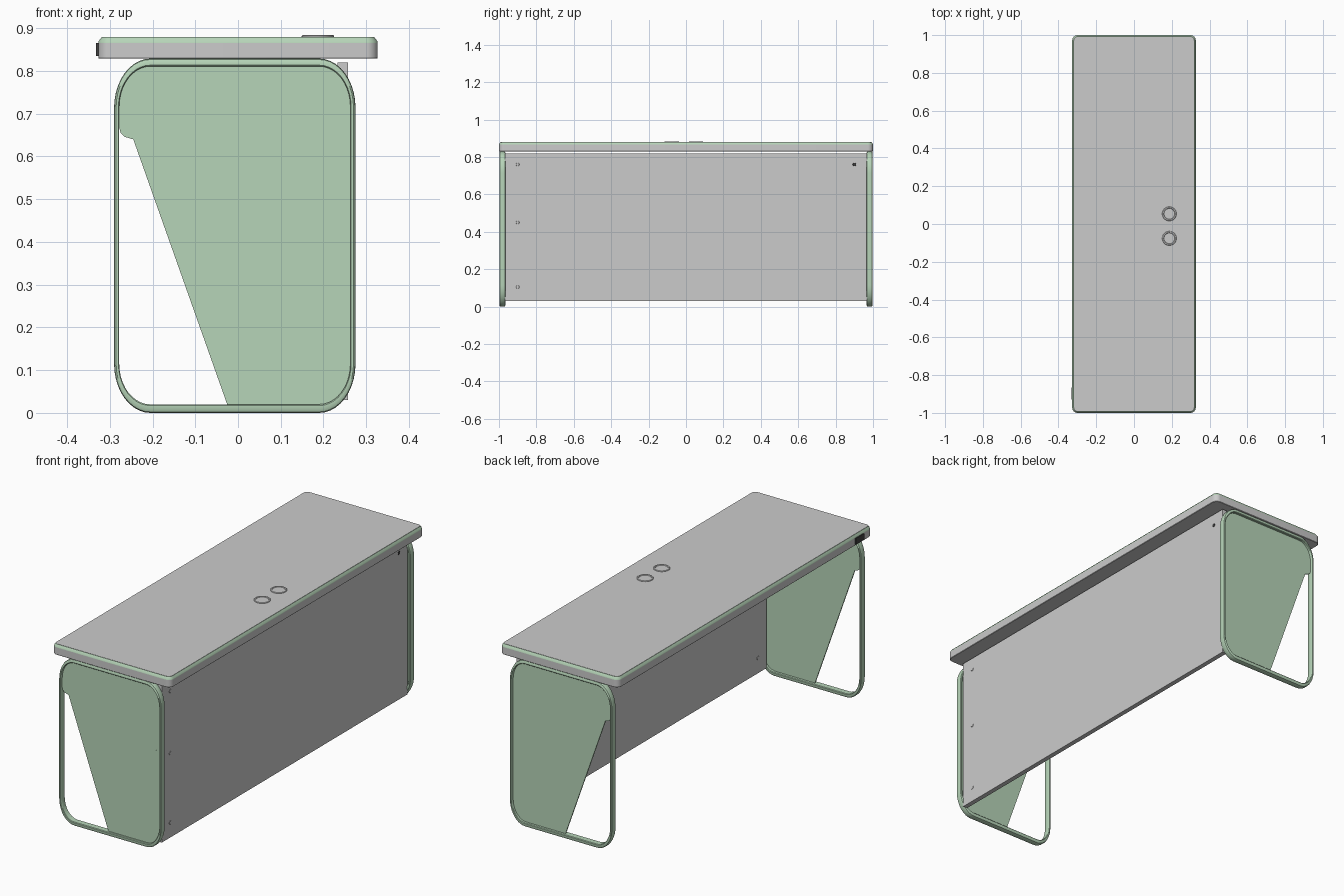
import bpy, bmesh, math

if "Cube" in bpy.data.objects:
    bpy.data.objects.remove(bpy.data.objects["Cube"])

green = bpy.data.materials.new("sage_green")
green.diffuse_color = (0.47, 0.66, 0.48, 1)
green.use_nodes = True
green.node_tree.nodes["Principled BSDF"].inputs["Base Color"].default_value = green.diffuse_color
dark = bpy.data.materials.new("black_plastic")
dark.diffuse_color = (0.05, 0.05, 0.05, 1)
dark.use_nodes = True
dark.node_tree.nodes["Principled BSDF"].inputs["Base Color"].default_value = dark.diffuse_color


def rounded(a0, a1, b0, b1, ra, rb, n=10):
    """Counter-clockwise rounded rectangle, starting at the right of the lower right corner arc."""
    pts = []
    corners = [(a1 - ra, b0 + rb, -90), (a1 - ra, b1 - rb, 0), (a0 + ra, b1 - rb, 90), (a0 + ra, b0 + rb, 180)]
    for ca, cb, start in corners:
        for i in range(n + 1):
            t = math.radians(start + 90 * i / n)
            pts.append((ca + ra * math.cos(t), cb + rb * math.sin(t)))
    return pts


def loft(name, loops, mat=None, closed=False, smooth=True):
    """Skin a list of equal-length loops; close into a ring or cap both ends."""
    bm = bmesh.new()
    rows = [[bm.verts.new(p) for p in loop] for loop in loops]
    n, m = len(rows[0]), len(rows)
    for r in range(m if closed else m - 1):
        a, b = rows[r], rows[(r + 1) % m]
        for i in range(n):
            j = (i + 1) % n
            bm.faces.new((a[i], a[j], b[j], b[i]))
    if not closed:
        bm.faces.new(rows[0][::-1])
        bm.faces.new(rows[-1])
    bmesh.ops.recalc_face_normals(bm, faces=bm.faces)
    me = bpy.data.meshes.new(name)
    bm.to_mesh(me)
    bm.free()
    ob = bpy.data.objects.new(name, me)
    bpy.context.collection.objects.link(ob)
    if mat:
        me.materials.append(mat)
    if smooth:
        bpy.ops.object.select_all(action='DESELECT')
        bpy.context.view_layer.objects.active = ob
        ob.select_set(True)
        bpy.ops.object.shade_smooth_by_angle(angle=math.radians(35))
    return ob


def sheet(name, outline, y0, y1, mat):
    return loft(name, [[(x, y, z) for x, z in outline] for y in (y0, y1)], mat, smooth=False)


def box(name, lo, hi, mat=None):
    base = [(lo[0], lo[1]), (hi[0], lo[1]), (hi[0], hi[1]), (lo[0], hi[1])]
    return loft(name, [[(x, y, z) for x, y in base] for z in (lo[2], hi[2])], mat, smooth=False)


def circle(r, n=32):
    return [(r * math.cos(2 * math.pi * i / n), r * math.sin(2 * math.pi * i / n)) for i in range(n)]


# Desktop: grey slab, green bevelled edge band, grey writing surface
def slab(name, levels, mat=None):
    return loft(name, [[(x, y, z) for x, y in rounded(-0.327 + d, 0.327 - d, -1 + d, 1 - d, 0.028 - d, 0.028 - d, 8)]
                       for d, z in levels], mat)


slab("desktop_slab", [(0.002, 0.829), (0, 0.831), (0, 0.866)])
slab("desktop_edge_band", [(0, 0.866), (0.001, 0.870), (0.008, 0.879)], green)
slab("desktop_surface", [(0.009, 0.877), (0.009, 0.880)])

# Cable grommets: stepped rings with a lid
for k, cy in enumerate((-0.076, 0.054)):
    steps = [(0.038, 0.878), (0.038, 0.882), (0.036, 0.884), (0.030, 0.884), (0.028, 0.8815)]
    loft(f"cable_grommet_{k}", [[(0.187 + x, cy + y, z) for x, y in circle(r)] for r, z in steps])

# Control switch on the user's edge
box("control_switch", (-0.332, -0.93, 0.835), (-0.32, -0.865, 0.866), dark)

# Modesty panel and its bolts
box("modesty_panel", (0.233, -0.967, 0.03), (0.257, 0.967, 0.82))
for k, (by, bz) in enumerate([(-0.9, 0.76), (-0.9, 0.45), (-0.9, 0.105), (0.9, 0.76)]):
    loft(f"panel_bolt_{k}", [[(x, by + a, bz + b) for a, b in circle(r, 16)]
                             for r, x in ((0.009, 0.231), (0.010, 0.234), (0.010, 0.256), (0.008, 0.2585))],
         dark if by > 0 else None)

# Leg frames and side sheets
outer = rounded(-0.290, 0.275, 0.0, 0.829, 0.085, 0.115)
inner = rounded(-0.278, 0.263, 0.020, 0.811, 0.073, 0.095)
section = [(0.0, 0.25), (0.12, 0.08), (0.4, 0.0), (0.85, 0.0), (1.0, 0.08),
           (1.0, 0.92), (0.85, 1.0), (0.4, 1.0), (0.12, 0.92), (0.0, 0.75)]

# Sheet outline: inner frame loop, cut away below the diagonal leading edge
right_part = [p for p in inner[:33]]
outline = [(-0.025, 0.019)] + [(0.19, 0.020)] + right_part[1:] + [
    (-0.279, 0.672), (-0.275, 0.656), (-0.265, 0.646), (-0.245, 0.640)]
# Outer cover plate with the angled edge
cover = [(-0.020, 0.019), (0.19, 0.020)] + right_part[1:] + [
    (-0.279, 0.672), (-0.275, 0.656), (-0.265, 0.646), (-0.245, 0.640),
    (-0.215, 0.640), (-0.005, 0.505), (0.028, 0.105)]

for side, s in (("front", -1), ("back", 1)):
    ring = [[(ox + (ix - ox) * t, s * (0.965 + 0.033 * v), oz + (iz - oz) * t)
             for (ox, oz), (ix, iz) in zip(outer, inner)] for t, v in section]
    loft(f"{side}_leg_frame", ring, green, closed=True)
    sheet(f"{side}_leg_sheet", outline, s * 0.979, s * 0.985, green)

sheet("front_leg_cover", cover, -0.987, -0.984, green)
loft("front_leg_screw", [[(0.24 + a, y, 0.492 + b) for a, b in circle(0.002, 12)] for y in (-0.986, -0.988)], green)
